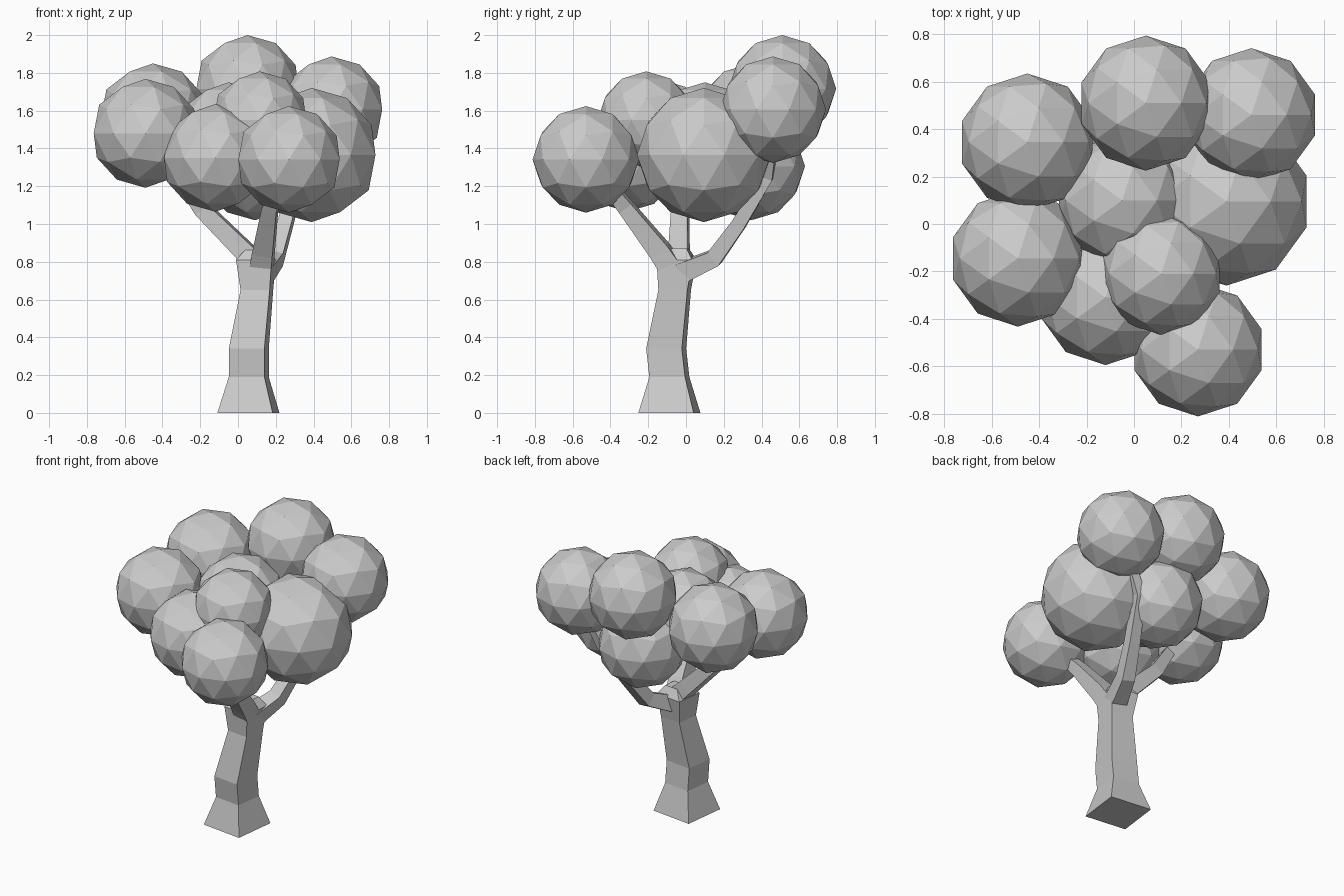
import bpy, bmesh, math
from mathutils import Vector, Matrix

if "Cube" in bpy.data.objects:
    bpy.data.objects.remove(bpy.data.objects["Cube"])


def new_object(name, bm):
    bmesh.ops.recalc_face_normals(bm, faces=bm.faces[:])
    mesh = bpy.data.meshes.new(name)
    bm.to_mesh(mesh)
    bm.free()
    obj = bpy.data.objects.new(name, mesh)
    bpy.context.collection.objects.link(obj)
    return obj


def square_loft(name, stations, follow=True):
    """Four-sided limb through (x, y, z, side); follow tilts rings along the path."""
    bm = bmesh.new()
    pts = [Vector(s[:3]) for s in stations]
    rings = []
    for i, (p, s) in enumerate(zip(pts, stations)):
        rot = Matrix.Rotation(math.radians(-7), 3, 'Z')
        if follow:
            d = pts[min(i + 1, len(pts) - 1)] - pts[max(i - 1, 0)]
            rot = Vector((0, 0, 1)).rotation_difference(d.normalized()).to_matrix() @ rot
        h = s[3] / 2
        rings.append([bm.verts.new(p + rot @ Vector((a * h, b * h, 0)))
                      for a, b in ((-1, -1), (1, -1), (1, 1), (-1, 1))])
    for r0, r1 in zip(rings, rings[1:]):
        for k in range(4):
            n = (k + 1) % 4
            bm.faces.new((r0[k], r0[n], r1[n], r1[k]))
    bm.faces.new(rings[0])
    bm.faces.new(rings[-1])
    return new_object(name, bm)


# Bent trunk with flared foot
square_loft("trunk", [
    (0.055, -0.088, 0.0, 0.295), (0.057, -0.088, 0.19, 0.19),
    (0.057, -0.105, 0.34, 0.19), (0.10, -0.06, 0.65, 0.155),
    (0.095, -0.05, 0.81, 0.19), (0.10, -0.04, 0.87, 0.10)], follow=False)

# Branches into the crown
square_loft("left_branch", [
    (0.10, -0.04, 0.79, 0.11), (0.0, -0.035, 0.89, 0.10),
    (-0.19, -0.03, 1.08, 0.085), (-0.36, -0.07, 1.33, 0.06)])
square_loft("front_branch", [
    (0.12, -0.06, 0.74, 0.12), (0.135, -0.14, 0.86, 0.11),
    (0.17, -0.32, 1.09, 0.08), (0.23, -0.45, 1.25, 0.06)])
square_loft("back_branch", [
    (0.13, -0.03, 0.74, 0.11), (0.195, 0.15, 0.82, 0.09),
    (0.25, 0.28, 1.0, 0.075), (0.32, 0.43, 1.25, 0.065), (0.43, 0.46, 1.45, 0.05)])

# Leaf clumps: x, y, z, radius
clumps = {
    "back_left": (-0.45, 0.345, 1.56, 0.29),
    "back_top": (0.05, 0.51, 1.715, 0.285),
    "back_right": (0.495, 0.46, 1.605, 0.282),
    "right": (0.39, 0.095, 1.365, 0.355),
    "front_right": (0.27, -0.53, 1.342, 0.282),
    "front": (-0.12, -0.31, 1.35, 0.285),
    "front_left": (-0.49, -0.145, 1.48, 0.288),
    "front_top": (0.115, -0.21, 1.55, 0.258),
    "centre": (-0.05, 0.1, 1.47, 0.28),
    "back_low": (0.09, 0.345, 1.305, 0.285),
}
for part, (x, y, z, r) in clumps.items():
    bm = bmesh.new()
    bmesh.ops.create_icosphere(bm, subdivisions=2, radius=r,
                               matrix=Matrix.Translation((x, y, z)))
    new_object("leaf_clump_" + part, bm)
